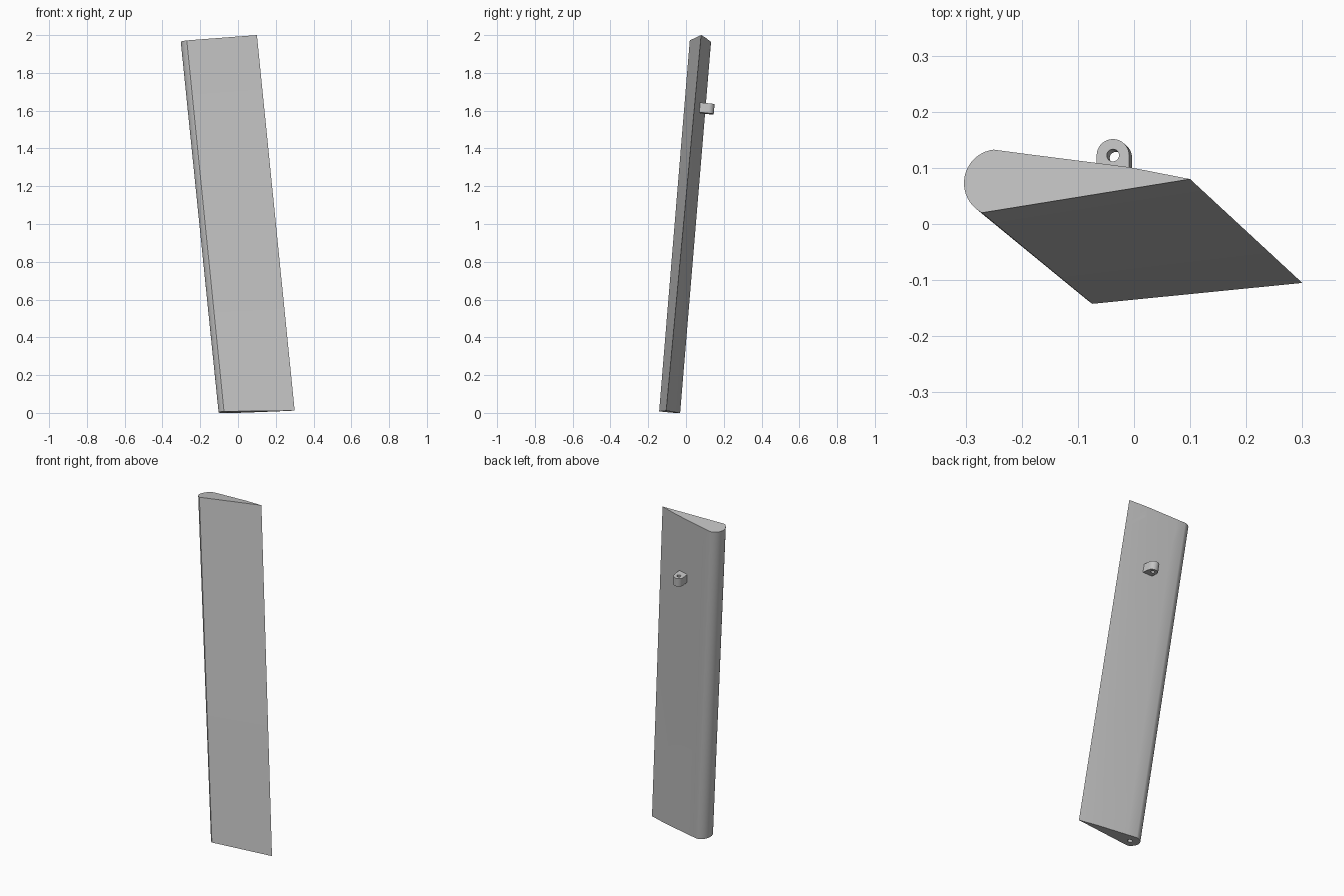
import bpy, math
from mathutils import Vector, Matrix

if "Cube" in bpy.data.objects:
    bpy.data.objects.remove(bpy.data.objects["Cube"], do_unlink=True)

grey = bpy.data.materials.new("light grey")
grey.use_nodes = True
color = (0.55, 0.55, 0.55, 1)
grey.diffuse_color = color
grey.node_tree.nodes["Principled BSDF"].inputs["Base Color"].default_value = color

SPAN = Vector((-0.2, 0.185, 1.988))      # trailing edge, root to tip
AXIS = SPAN.normalized()


def loft(name, rings):
    """Closed solid through matching rings, listed bottom to top."""
    n = len(rings[0])
    verts = [v for ring in rings for v in ring]
    faces = [tuple(reversed(range(n))), tuple(range(len(verts) - n, len(verts)))]
    for r in range(len(rings) - 1):
        for i in range(n):
            j = (i + 1) % n
            faces.append((r * n + i, r * n + j, r * n + n + j, r * n + n + i))
    mesh = bpy.data.meshes.new(name)
    mesh.from_pydata(verts, [], faces)
    obj = bpy.data.objects.new(name, mesh)
    bpy.context.collection.objects.link(obj)
    mesh.materials.append(grey)
    return obj


def arc(cx, cy, radius, start, end, steps):
    angles = [math.radians(start + (end - start) * i / steps) for i in range(steps + 1)]
    return [Vector((cx + radius * math.cos(a), cy + radius * math.sin(a), 0)) for a in angles]


def rod(name, centre, radius, length):
    """Round bar along the span direction."""
    ring = arc(0, 0, radius, 0, 345, 23)
    return loft(name, [[p + centre + AXIS * s for p in ring] for s in (-length / 2, length / 2)])


def select(obj):
    bpy.ops.object.select_all(action='DESELECT')
    obj.select_set(True)
    bpy.context.view_layer.objects.active = obj


def cut(obj, cutter):
    select(obj)
    mod = obj.modifiers.new("cut", 'BOOLEAN')
    mod.operation = 'DIFFERENCE'
    mod.solver = 'EXACT'
    mod.object = cutter
    bpy.ops.object.modifier_apply(modifier=mod.name)
    bpy.data.objects.remove(cutter, do_unlink=True)


# Wing section relative to its trailing edge: rounded nose, tapering tail
section = arc(-0.343, -0.007, 0.06, 97, 242, 20)
section += [Vector((0, 0, 0)), Vector((-0.11, 0.0215, 0)), Vector((-0.29, 0.0445, 0))]

# Control surface, twisted slightly towards the root
tail_root = Vector((0.3, -0.105, 0.012))
rings = []
for k in range(13):
    t = k / 12
    twist = Matrix.Rotation(math.radians(-3.5 * (1 - t)), 3, 'Z')
    ring = []
    for p in section:
        q = twist @ p
        q.z = (0.02 + 0.07 * t) * q.x - 0.09 * q.y
        ring.append(tail_root + SPAN * t + q)
    rings.append(ring)
surface = loft("control_surface", rings)

# Notch across the tip, with one undercut wall
outline = [(-0.193, 1.905), (0.005, 1.926), (-0.041, 2.1), (-0.193, 2.1)]
notch = loft("notch_cutter", [[Vector((x, y, z - 0.09 * (y - 0.05))) for x, z in outline]
                              for y in (-0.2, 0.4)])
cut(surface, notch)

# Hinge pin hole in the root end of the nose
cut(surface, rod("pin_cutter", Vector((-0.045, -0.089, 0)), 0.014, 0.2))

# Hinge lug on the back, with its eye
lug_centre = Vector((-0.035, 0.12, 1.61))
lug_outline = arc(0, 0, 0.029, 0, 180, 16) + [Vector((-0.029, -0.06, 0)), Vector((0.029, -0.06, 0))]
lug = loft("hinge_lug", [[Vector((p.x, p.y, 0.1 * p.x - 0.09 * p.y)) + lug_centre + AXIS * s
                          for p in lug_outline] for s in (-0.026, 0.026)])
cut(lug, rod("eye_cutter", lug_centre, 0.011, 0.2))

for obj in (surface, lug):
    select(obj)
    bpy.ops.object.shade_smooth_by_angle(angle=math.radians(30))
